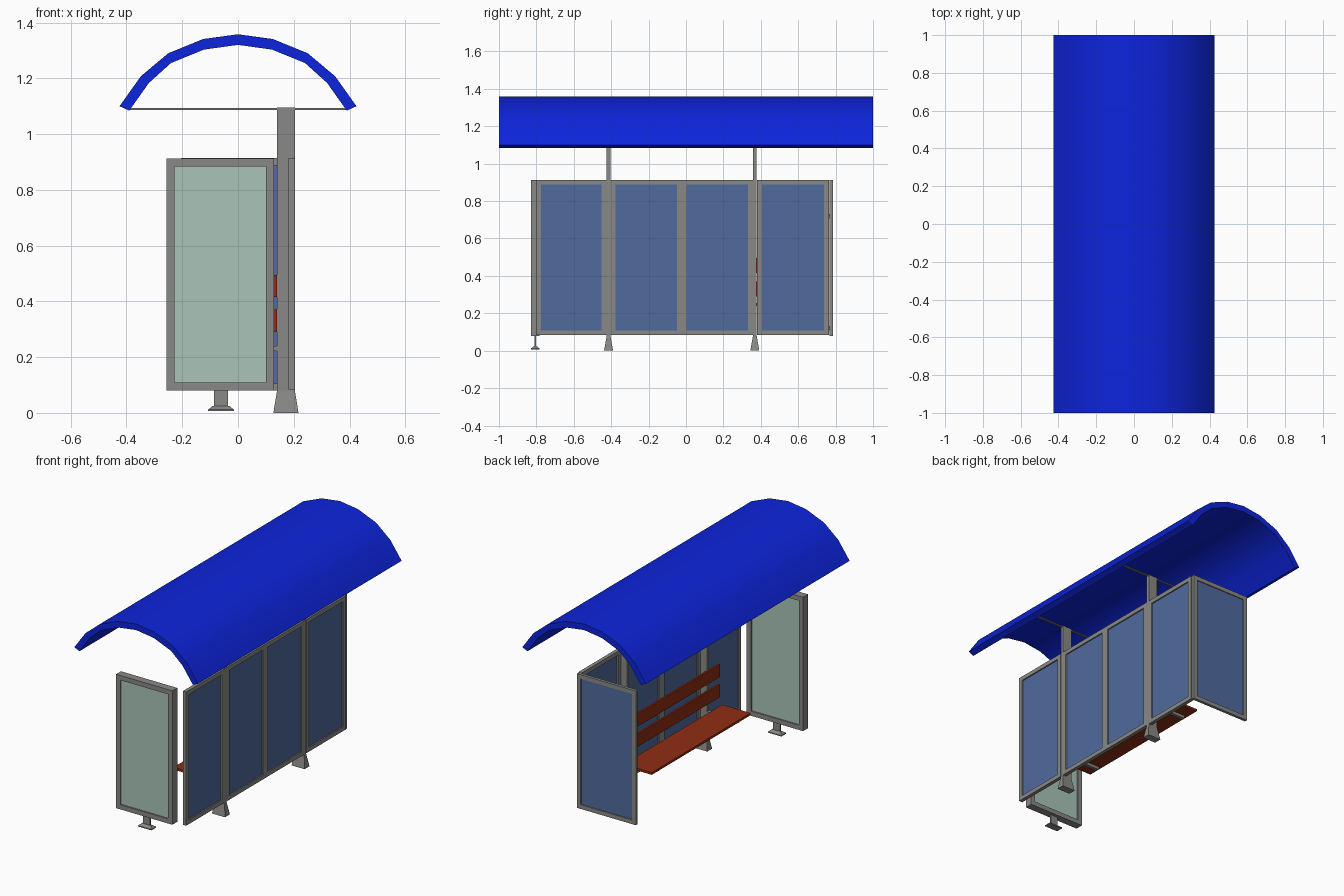
import bpy, bmesh
from mathutils import Matrix

cube = bpy.data.objects.get("Cube")
if cube:
    bpy.data.objects.remove(cube, do_unlink=True)


def material(name, rgb):
    m = bpy.data.materials.new(name)
    m.use_nodes = True
    m.diffuse_color = (*rgb, 1)
    m.node_tree.nodes["Principled BSDF"].inputs["Base Color"].default_value = (*rgb, 1)
    return m


STEEL = material("grey steel", (0.25, 0.25, 0.24))
BLUE_GLASS = material("blue glass", (0.08, 0.145, 0.34))
GREEN_GLASS = material("green glass", (0.40, 0.56, 0.48))
ROOF = material("blue roof", (0.004, 0.018, 0.72))
WOOD = material("red wood", (0.28, 0.026, 0.006))


def finish(name, bm, mat):
    bmesh.ops.recalc_face_normals(bm, faces=bm.faces)
    mesh = bpy.data.meshes.new(name)
    bm.to_mesh(mesh)
    bm.free()
    mesh.materials.append(mat)
    ob = bpy.data.objects.new(name, mesh)
    bpy.context.collection.objects.link(ob)
    return ob


def add_box(bm, x, y, z):
    lo, hi = zip(x, y, z)
    size = [b - a for a, b in zip(lo, hi)]
    mid = [(a + b) / 2 for a, b in zip(lo, hi)]
    bmesh.ops.create_cube(bm, size=1, matrix=Matrix.Translation(mid) @ Matrix.Diagonal((*size, 1)))


def box(name, x, y, z, mat):
    bm = bmesh.new()
    add_box(bm, x, y, z)
    return finish(name, bm, mat)


def taper(name, x, y, z, half_bottom, half_top, mat=STEEL):
    """Four-sided foot, wider at the bottom."""
    bm = bmesh.new()
    rings = []
    for h, (a, b) in zip(z, (half_bottom, half_top)):
        rings.append([bm.verts.new((x + i * a, y + j * b, h))
                      for i, j in ((-1, -1), (1, -1), (1, 1), (-1, 1))])
    low, high = rings
    bm.faces.new(low)
    bm.faces.new(high)
    for i in range(4):
        k = (i + 1) % 4
        bm.faces.new((low[i], low[k], high[k], high[i]))
    return finish(name, bm, mat)


def panel(name, across, span, depth, z, rim, glass, recess):
    """Framed pane running along x or y, with depth on the other axis."""
    a, b = span
    low, high = z

    def put(bm, s, d, h):
        add_box(bm, *((s, d, h) if across == "x" else (d, s, h)))

    bm = bmesh.new()
    put(bm, (a, a + rim), depth, z)
    put(bm, (b - rim, b), depth, z)
    put(bm, (a + rim, b - rim), depth, (low, low + rim))
    put(bm, (a + rim, b - rim), depth, (high - rim, high))
    finish(name + "_frame", bm, STEEL)
    bm = bmesh.new()
    put(bm, (a + rim, b - rim), (depth[0] + recess, depth[1] - recess), (low + rim, high - rim))
    finish(name + "_pane", bm, glass)


# Curved roof: mirrored arch profile swept along the length
outer = [(0.425, 1.10), (0.348, 1.208), (0.25, 1.29), (0.125, 1.341), (0, 1.358)]
inner = [(0.39, 1.084), (0.32, 1.183), (0.24, 1.255), (0.122, 1.303), (0, 1.32)]


def arch(half):
    return half + [(-x, z) for x, z in half[-2::-1]]


bm = bmesh.new()
ends = [[[bm.verts.new((x, y, z)) for x, z in arch(p)] for p in (outer, inner)] for y in (-1, 1)]
(o1, i1), (o2, i2) = ends
for k in range(len(o1) - 1):
    for p, q in ((o1, o2), (i1, i2), (o1, i1), (o2, i2)):
        bm.faces.new((p[k], p[k + 1], q[k + 1], q[k]))
for k in (0, -1):
    bm.faces.new((o1[k], o2[k], i2[k], i1[k]))
roof = finish("roof", bm, ROOF)
bpy.context.view_layer.objects.active = roof
roof.select_set(True)
bpy.ops.object.shade_smooth_by_angle(angle=0.6)
roof.select_set(False)

# Posts with feet, roof ties and bench brackets
POSTS = (-0.414, 0.368)
for i, y in enumerate(POSTS):
    n = f"_{i + 1}"
    box("post" + n, (0.14, 0.204), (y - 0.01, y + 0.01), (0.07, 1.095), STEEL)
    taper("post_foot" + n, 0.172, y, (0, 0.08), (0.045, 0.024), (0.032, 0.01))
    box("roof_tie" + n, (-0.395, 0.395), (y - 0.006, y + 0.006), (1.087, 1.093), STEEL)
    box("bench_bracket" + n, (-0.07, 0.14), (y - 0.01, y + 0.01), (0.222, 0.24), STEEL)

# Back wall of four framed panes
RIM = 0.026
left_edges = (-0.802, -0.404, -0.022, 0.379)
right_edges = (-0.425, -0.022, 0.357, 0.764)
for i, span in enumerate(zip(left_edges, right_edges)):
    panel(f"back_wall_{i + 1}", "y", span, (0.182, 0.205), (0.083, 0.914), RIM, BLUE_GLASS, 0.008)

# Side wall with its hinges
panel("side_wall", "x", (-0.205, 0.2), (0.767, 0.785), (0.08, 0.914), RIM, BLUE_GLASS, 0.006)
for i, z in enumerate((0.12, 0.72)):
    box(f"hinge_{i + 1}", (0.168, 0.182), (0.745, 0.77), (z - 0.012, z + 0.012), STEEL)

# Free-standing poster panel
panel("poster", "x", (-0.257, 0.13), (-0.83, -0.782), (0.08, 0.912), 0.029, GREEN_GLASS, 0.008)
box("poster_stem", (-0.086, -0.036), (-0.811, -0.801), (0.02, 0.085), STEEL)
taper("poster_foot", -0.061, -0.806, (0.012, 0.025), (0.046, 0.023), (0.03, 0.006))
box("poster_foot_plate", (-0.107, -0.015), (-0.829, -0.783), (0.006, 0.012), STEEL)

# Bench seat and two back slats with bolts
box("seat", (-0.09, 0.105), (-0.505, 0.465), (0.24, 0.254), WOOD)
for i, z in enumerate((0.29, 0.415)):
    box(f"back_slat_{i + 1}", (0.128, 0.14), (-0.515, 0.475), (z, z + 0.08), WOOD)
    bm = bmesh.new()
    for y in POSTS:
        for h in (0.02, 0.06):
            add_box(bm, (0.126, 0.13), (y - 0.004, y + 0.004), (z + h - 0.004, z + h + 0.004))
    finish(f"slat_bolts_{i + 1}", bm, STEEL)
